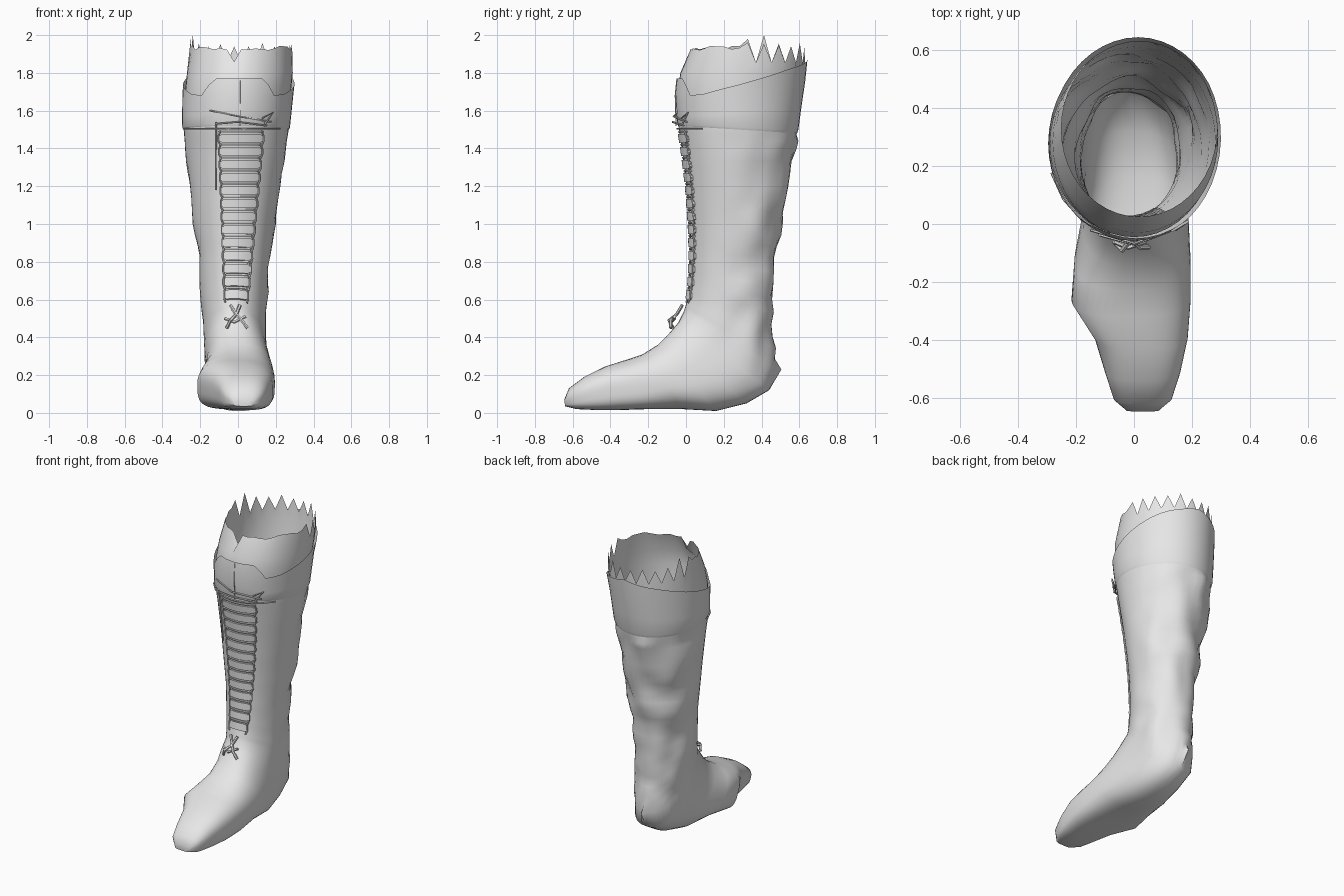
import bpy, bmesh, random
from math import sin, cos, pi, asin, degrees, copysign
from mathutils import Vector, noise

random.seed(4)
if "Cube" in bpy.data.objects:
    bpy.data.objects.remove(bpy.data.objects["Cube"])

grey = bpy.data.materials.new("plain_grey")
grey.use_nodes = True
grey.diffuse_color = (0.8, 0.8, 0.8, 1)
grey.node_tree.nodes["Principled BSDF"].inputs["Base Color"].default_value = (0.8, 0.8, 0.8, 1)

SIDES = 44

# Rings from toe to rim: front y, front z, back y, back z, half width, centre x
RINGS = [
    (-.645, .07, -.64, .035, .055, .03),
    (-.62, .13, -.58, .02, .1, .03),
    (-.54, .19, -.47, .015, .13, .03),
    (-.43, .245, -.35, .015, .16, .025),
    (-.32, .28, -.2, .02, .205, -.01),
    (-.23, .31, -.02, .02, .2, -.005),
    (-.15, .36, .16, .01, .183, .005),
    (-.09, .42, .32, .05, .17, 0),
    (-.04, .48, .44, .12, .167, -.01),
    (-.01, .54, .475, .23, .167, -.015),
    (.01, .61, .46, .4, .17, -.02),
    (.02, .7, .455, .6, .175, -.022),
    (.025, .85, .48, .82, .19, -.02),
    (.02, 1, .505, 1, .212, -.02),
    (.005, 1.2, .54, 1.2, .24, -.015),
    (-.02, 1.4, .575, 1.4, .267, -.01),
    (-.04, 1.52, .592, 1.52, .28, -.01),
    (-.045, 1.7, .61, 1.7, .28, 0),
    (-.03, 1.8, .625, 1.8, .28, .01),
    (.025, 1.92, .63, 1.92, .268, .018),
]


def ring_point(ring, t, offset=0.0):
    """Point on a ring; t is zero at the front and grows towards +x."""
    yf, zf, yb, zb, w, cx = ring
    front, back = Vector((0, yf, zf)), Vector((0, yb, zb))
    half = (front - back) / 2
    # The foot is boxier than the leg, with a flat tread under the toes
    power = 1.0 if zb > 0.2 else 0.55 if zf < 0.3 and cos(t) < 0 else 0.8
    u = copysign(abs(cos(t)) ** power, cos(t))
    v = copysign(abs(sin(t)) ** power, sin(t))
    p = (front + back) / 2 + half * u + half.normalized() * offset * u
    p.x = cx + (w + offset) * v
    return p


def mix(a, b, f):
    return [p + (q - p) * f for p, q in zip(a, b)]


def ring_at(z):
    """Interpolated ring at a height on the shaft."""
    for a, b in zip(RINGS, RINGS[1:]):
        if a[1] <= z <= b[1]:
            return mix(a, b, (z - a[1]) / (b[1] - a[1]))
    return RINGS[-1]


def blend(pairs, x):
    for (x0, y0), (x1, y1) in zip(pairs, pairs[1:]):
        if x <= x1:
            return y0 + (y1 - y0) * (x - x0) / (x1 - x0)
    return pairs[-1][1]


def finish(obj, angle=50):
    bpy.ops.object.select_all(action="DESELECT")
    obj.select_set(True)
    bpy.context.view_layer.objects.active = obj
    if obj.type == "CURVE":
        bpy.ops.object.convert(target="MESH")
        obj = bpy.context.object
    bpy.ops.object.shade_smooth_by_angle(angle=angle * pi / 180)


def link(name, data):
    data.materials.append(grey)
    obj = bpy.data.objects.new(name, data)
    bpy.context.collection.objects.link(obj)
    return obj


def from_bmesh(name, bm, angle=50):
    mesh = bpy.data.meshes.new(name)
    bm.to_mesh(mesh)
    bm.free()
    finish(link(name, mesh), angle)


def loft(name, loops, cap=False):
    bm = bmesh.new()
    rows = [[bm.verts.new(p) for p in loop] for loop in loops]
    n = len(rows[0])
    for a, b in zip(rows, rows[1:]):
        for i in range(n):
            j = (i + 1) % n
            bm.faces.new((a[i], a[j], b[j], b[i]))
    if cap:
        bm.faces.new(rows[0][::-1])
    from_bmesh(name, bm)


def tubes(name, paths, radius):
    curve = bpy.data.curves.new(name, "CURVE")
    curve.dimensions = "3D"
    curve.bevel_depth = radius
    curve.bevel_resolution = 1
    curve.use_fill_caps = True
    for path in paths:
        spline = curve.splines.new("POLY")
        spline.points.add(len(path) - 1)
        for point, co in zip(spline.points, path):
            point.co = (*co, 1)
    finish(link(name, curve))


def front_point(x, z, offset):
    """Point on the front of the shaft at a given x and height."""
    ring = ring_at(z)
    t = asin(max(-1, min(1, (x - ring[5]) / ring[4])))
    return ring_point(ring, t, offset)


angles = [2 * pi * i / SIDES for i in range(SIDES)]

# Foot and shaft in one skin, with extra rings on the leg for the creases
skin_rings = []
for a, b in zip(RINGS, RINGS[1:]):
    steps = 3 if 0.5 < a[1] < 1.5 else 1
    skin_rings += [mix(a, b, k / steps) for k in range(steps)]
skin_rings.append(RINGS[-1])

loops = []
for ring in skin_rings:
    loop = []
    for t in angles:
        p = ring_point(ring, t)
        if 0.3 < p.z < 1.48:
            depth = 0.03 * max(0, min(1, 0.5 - cos(t)))
            p += Vector((sin(t), -cos(t), 0)) * noise.noise(p * 7) * depth
        loop.append(p)
    loops.append(loop)

# Pinched fold at the heel
loops[9][SIDES // 2].y += 0.03

# Torn rim: ragged in front, long teeth round the back
for i, t in enumerate(angles):
    p = loops[-1][i]
    if cos(t) < 0.1:
        p.z = 1.92 + 0.05 * abs(sin(t)) + random.uniform(-.02, .02) if i % 2 else 1.855
    else:
        p.z = 1.935 + random.uniform(-.015, .01)
loops[-1][31].z = 2.0
loops[-1][SIDES - 1].z = 1.86
loft("boot_skin", loops, cap=True)

# Cuff lying flush at its seam, with a raised tongue in front and dips beside it
EDGE = [(0, 1.77), (28, 1.77), (40, 1.68), (58, 1.69), (90, 1.74), (135, 1.82), (180, 1.87)]
loops = []
for f, offset in ((0, .002), (0.05, .006), (0.35, .009), (0.7, .013), (1, .015)):
    loop = []
    for t in angles:
        a = degrees(min(t, 2 * pi - t))
        z = 1.5 + 0.02 * cos(t) * (1 - f) + (blend(EDGE, a) - 1.5) * f
        p = ring_point(ring_at(z), t, offset)
        p.z = z
        loop.append(p)
    loops.append(loop)
loft("cuff", loops)

# Seam down the middle of the tongue
tubes("tongue_seam", [[front_point(0.01, z, 0.013) for z in (1.52, 1.6, 1.68, 1.76)]], 0.003)

# Ladder of lacing: six-sided bands across the opening, joined by thin strands
bm = bmesh.new()
strands = []
COUNT = 13
ACROSS = (-1, -.8, -.4, 0, .4, .8, 1)
for k in range(COUNT):
    z = 0.625 + k * 0.069
    h = 0.06 + 0.055 * k / (COUNT - 1)
    c = -0.01 + 0.025 * k / (COUNT - 1)
    rows = []
    for s in ACROSS:
        tall = 0.013 if abs(s) == 1 else 0.024
        rows.append([bm.verts.new(front_point(c + h * s, z + tall * e, off))
                     for e, off in ((-1, -.004), (-1, .012), (1, .012), (1, -.004))])
    for a, b in zip(rows, rows[1:]):
        for i in range(4):
            bm.faces.new((a[i], b[i], b[(i + 1) % 4], a[(i + 1) % 4]))
    bm.faces.new(rows[0])
    bm.faces.new(rows[-1][::-1])
    for side in (-1, 1):
        strands.append([front_point(c + side * h * s, z + dz, 0.012)
                        for s, dz in ((.9, -.04), (1, -.015), (1, .015), (.9, .04))])
    strands.append([front_point(c + h * s, z + 0.035, 0.004) for s in ACROSS])
bmesh.ops.recalc_face_normals(bm, faces=bm.faces)
from_bmesh("lacing_bands", bm, 35)
tubes("lacing_strands", strands, 0.005)

# Strap tied below the tongue, with loose ends and crossed strands
strap = [ring_point(ring_at(1.505), pi * s / 10, 0.01) for s in range(-4, 4)]
tubes("calf_strap", [strap], 0.004)
tubes("tie_ends", [
    [front_point(-.11, 1.53, .02), front_point(0, 1.54, .03), front_point(.14, 1.52, .025)],
    [front_point(-.14, 1.6, .02), front_point(0, 1.57, .025), front_point(.16, 1.54, .025)],
    [front_point(.13, 1.53, .025), front_point(.17, 1.59, .025), front_point(.12, 1.56, .02)],
    [front_point(-.11, z, .02) for z in (1.54, 1.4, 1.28, 1.18)],
], 0.005)

# Small knot where the lacing starts
tubes("lower_knot", [
    [(-.06, -.07, .45), (-.04, -.09, .49), (-.01, -.05, .52), (.01, -.02, .57)],
    [(.05, -.08, .45), (.02, -.08, .49), (-.01, -.05, .52), (-.04, -.02, .57)],
    [(-.07, -.06, .5), (-.02, -.08, .48), (.04, -.06, .51)],
], 0.009)
